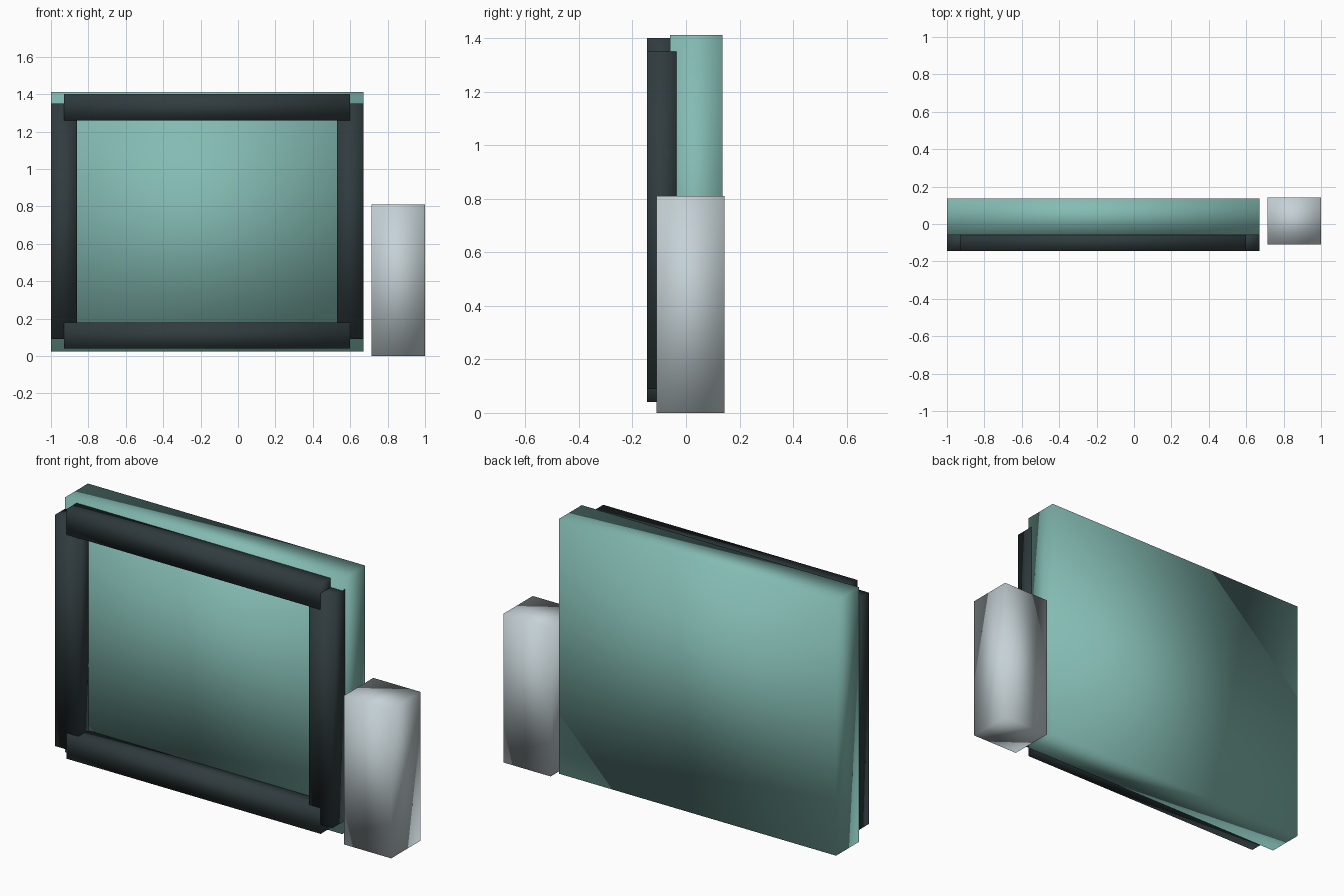
import bpy

if "Cube" in bpy.data.objects:
    bpy.data.objects.remove(bpy.data.objects["Cube"])


def material(name, color):
    m = bpy.data.materials.new(name)
    m.diffuse_color = color
    m.use_nodes = True
    m.node_tree.nodes["Principled BSDF"].inputs["Base Color"].default_value = m.diffuse_color
    return m


def box(name, lo, hi, mat=None):
    """Smooth-shaded box spanning two opposite corners."""
    bpy.ops.mesh.primitive_cube_add(size=1)
    ob = bpy.context.object
    ob.name = name
    ob.location = [(a + b) / 2 for a, b in zip(lo, hi)]
    ob.scale = [b - a for a, b in zip(lo, hi)]
    bpy.ops.object.transform_apply(location=True, scale=True)
    bpy.ops.object.shade_smooth()
    if mat:
        ob.data.materials.append(mat)
    return ob


teal = material("teal", (0.23, 0.50, 0.45, 1))
dark = material("dark_slate", (0.03, 0.045, 0.05, 1))
pale = material("pale_grey", (0.56, 0.64, 0.67, 1))

# Main slab
box("panel", (-1.0, -0.06, 0.025), (0.67, 0.137, 1.412), teal)

# Frame bars on the front face
FRONT, BACK, W = -0.145, -0.035, 0.14
for side, x in (("left", -1.0), ("right", 0.53)):
    box(f"frame_post_{side}", (x, FRONT, 0.09), (x + W, BACK, 1.35), dark)
for level, z in (("bottom", 0.04), ("top", 1.26)):
    box(f"frame_rail_{level}", (-0.93, FRONT - 0.0005, z), (0.60, BACK, z + W), dark)

# Free-standing block beside the panel
box("side_block", (0.715, -0.11, 0.0), (1.0, 0.143, 0.81), pale)
